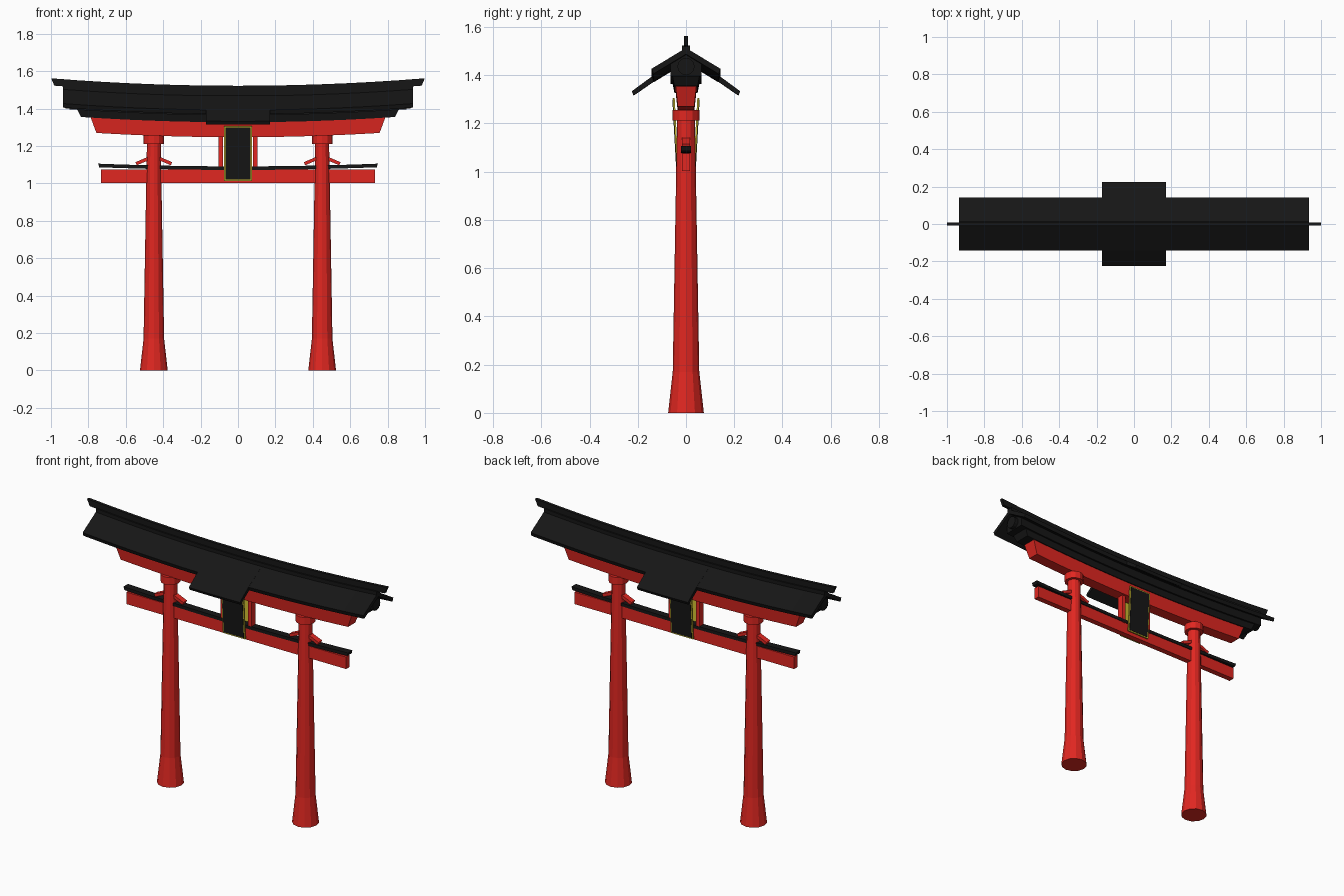
import bpy, bmesh, math

if "Cube" in bpy.data.objects:
    bpy.data.objects.remove(bpy.data.objects["Cube"])


def material(name, rgb):
    m = bpy.data.materials.new(name)
    m.diffuse_color = (*rgb, 1)
    m.use_nodes = True
    m.node_tree.nodes["Principled BSDF"].inputs["Base Color"].default_value = m.diffuse_color
    return m


RED = material("red_paint", (0.75, 0.02, 0.015))
BLACK = material("black_paint", (0.008, 0.008, 0.008))
GOLD = material("gold_trim", (0.6, 0.5, 0.03))


def finish(bm, name, mat):
    bmesh.ops.recalc_face_normals(bm, faces=bm.faces[:])
    me = bpy.data.meshes.new(name)
    bm.to_mesh(me)
    bm.free()
    me.materials.append(mat)
    ob = bpy.data.objects.new(name, me)
    bpy.context.collection.objects.link(ob)
    return ob


def loft(bm, rings, closed_profile=True):
    rows = [[bm.verts.new(p) for p in r] for r in rings]
    n = len(rows[0])
    for a, b in zip(rows, rows[1:]):
        for i in range(n):
            j = (i + 1) % n
            bm.faces.new((a[i], a[j], b[j], b[i]))
    bm.faces.new(rows[0])
    bm.faces.new(rows[-1][::-1])


def sweep(name, profile, half, mat, lift=0.04, slant=0.0, segs=14):
    """Sweep a (y, z) profile along x with upturned, optionally slanted ends."""
    z0 = min(z for _, z in profile)
    rings = []
    for s in range(segs + 1):
        t = 2 * s / segs - 1
        ring = []
        for y, z in profile:
            x = t * (half + slant * (z - z0))
            ring.append((x, y, z + lift * x * x))
        rings.append(ring)
    bm = bmesh.new()
    loft(bm, rings)
    return finish(bm, name, mat)


def bar(bottom_w, top_w, z0, z1):
    return [(-bottom_w, z0), (bottom_w, z0), (top_w, z1), (-top_w, z1)]


def box(name, loc, size, mat, rot=(0, 0, 0)):
    bm = bmesh.new()
    bmesh.ops.create_cube(bm, size=1)
    bmesh.ops.scale(bm, vec=size, verts=bm.verts[:])
    ob = finish(bm, name, mat)
    ob.location, ob.rotation_euler = loc, rot
    return ob


def turned(name, x, profile, sides, mat):
    """Stack of (radius, z) rings around a vertical axis at x."""
    bm = bmesh.new()
    loft(bm, [[(x + r * math.cos(2 * math.pi * i / sides),
                r * math.sin(2 * math.pi * i / sides), z)
               for i in range(sides)] for r, z in profile])
    return finish(bm, name, mat)


# Pillars, collars, wedges and gable discs, mirrored left and right
for s, side in ((-1, "left"), (1, "right")):
    x = 0.45 * s
    turned("pillar_" + side, x, [(0.074, 0), (0.055, 0.17), (0.037, 1.22)], 12, RED)
    turned("pillar_collar_" + side, x, [(0.055, 1.212), (0.055, 1.256)], 12, RED)
    for d in (-1, 1):
        box("wedge_" + side, (x + d * 0.06, 0, 1.12), (0.075, 0.034, 0.018),
            RED, (0, d * 0.4, 0))
    bm = bmesh.new()
    bmesh.ops.create_cone(bm, cap_ends=True, segments=12, radius1=0.036,
                          radius2=0.036, depth=0.025)
    disc = finish(bm, "gable_disc_" + side, BLACK)
    disc.location, disc.rotation_euler = (0.91 * s, 0, 1.436), (0, math.pi / 2, 0)
    # Posts behind the plaques
    box("centre_post_" + side, (0.092 * s, 0, 1.165), (0.024, 0.04, 0.19), RED)

# Lower tie beam with its black cap
sweep("tie_beam", [(-0.017, 1.003), (0.017, 1.003), (0.017, 1.075), (-0.017, 1.075)],
      0.732, RED, lift=0)
sweep("tie_beam_cap", bar(0.021, 0.021, 1.072, 1.091), 0.742, BLACK, lift=0.026, slant=0.3)

# Upper lintel and stacked beams beneath the roof
sweep("lintel", bar(0.034, 0.043, 1.247, 1.33), 0.757, RED, slant=0.38)
sweep("under_roof_beam", bar(0.048, 0.056, 1.327, 1.367), 0.84, BLACK, slant=0.5)
sweep("gable_beam", [(-0.065, 1.364), (0.065, 1.364), (0.065, 1.42),
                     (0, 1.46), (-0.065, 1.42)], 0.90, BLACK)

# Pitched roof, wider centre canopy and ridge
sweep("roof", [(0, 1.478), (0.142, 1.392), (0.135, 1.37), (0, 1.452),
               (-0.135, 1.37), (-0.142, 1.392)], 0.935, BLACK)
sweep("centre_canopy", [(0, 1.479), (0.142, 1.393), (0.225, 1.332), (0.217, 1.315),
                        (0.13, 1.375), (0, 1.452), (-0.13, 1.375), (-0.217, 1.315),
                        (-0.225, 1.332), (-0.142, 1.393)], 0.17, BLACK, segs=4)
sweep("ridge_base", bar(0.017, 0.017, 1.46, 1.489), 0.935, BLACK)
sweep("ridge_bar", bar(0.009, 0.009, 1.484, 1.522), 0.982, BLACK, slant=0.45)

# Tilted plaques front and back: gold border with a black panel
for s, side in ((-1, "front"), (1, "back")):
    tilt = (-s * 0.055, 0, 0)
    box("plaque_border_" + side, (0, s * 0.043, 1.16), (0.148, 0.008, 0.292), GOLD, tilt)
    box("plaque_panel_" + side, (0, s * 0.045, 1.16), (0.134, 0.008, 0.278), BLACK, tilt)
